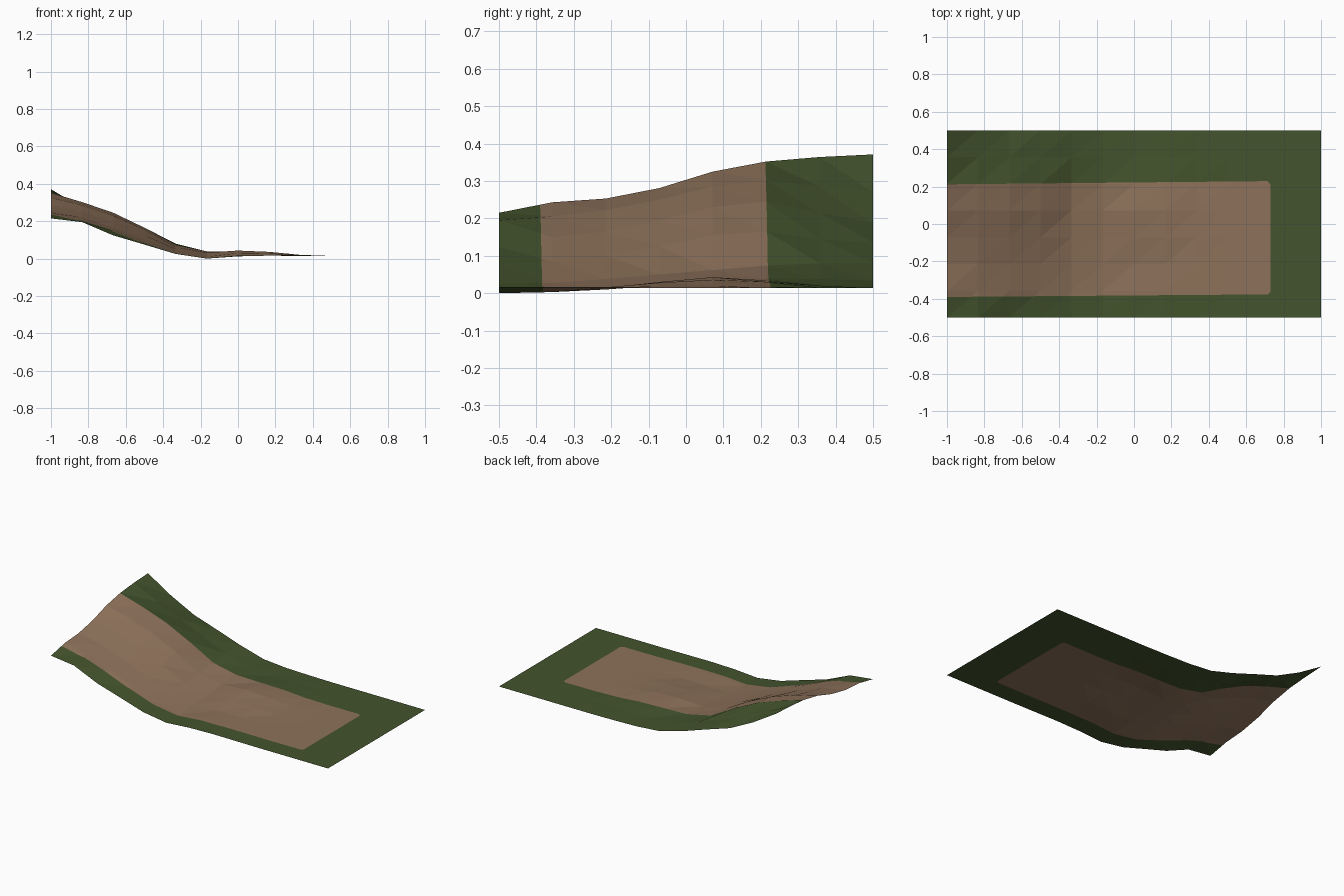
import bpy, bmesh
from mathutils import Vector

if "Cube" in bpy.data.objects:
    bpy.data.objects.remove(bpy.data.objects["Cube"])

# heights in thousandths: one row per column of x (from x=-1), front to back
H = [
    [215, 243, 253, 281, 325, 352, 364, 371],
    [195, 205, 222, 250, 285, 302, 285, 270],
    [124, 150, 165, 195, 230, 245, 215, 188],
    [75, 85, 100, 125, 155, 165, 145, 135],
    [25, 28, 38, 50, 62, 74, 80, 80],
    [0, 3, 10, 20, 32, 39, 38, 34],
    [12, 16, 14, 30, 43, 34, 22, 20],
    [16, 17, 16, 28, 36, 30, 20, 16],
    [15, 16, 16, 18, 20, 18, 15, 14],
]
FLAT = 14
NX, NY = 12, 7


def material(name, col):
    m = bpy.data.materials.new(name)
    m.diffuse_color = (*col, 1)
    m.use_nodes = True
    m.node_tree.nodes["Principled BSDF"].inputs["Base Color"].default_value = m.diffuse_color
    return m


# rolling ground sheet, triangulated
bm = bmesh.new()
grid = []
for i in range(NX + 1):
    row = H[i] if i < len(H) else [FLAT] * (NY + 1)
    grid.append([bm.verts.new((-1 + 2 * i / NX, -0.5 + j / NY, row[j] / 1000))
                 for j in range(NY + 1)])
for i in range(NX):
    for j in range(NY):
        a, b = grid[i][j], grid[i + 1][j]
        c, d = grid[i + 1][j + 1], grid[i][j + 1]
        bm.faces.new((a, b, c))
        bm.faces.new((a, c, d))

# cut the outline of the dirt patch: (point, outward direction)
borders = [
    (Vector((-1, 0.212, 0)), Vector((-0.010, 1, 0))),
    (Vector((-1, -0.39, 0)), Vector((0.008, -1, 0))),
    (Vector((0.73, 0, 0)), Vector((1, 0, 0))),
    (Vector((0.73, 0.212, 0)), Vector((1, 1, 0))),
    (Vector((0.73, -0.363, 0)), Vector((1, -1, 0))),
]
for co, no in borders:
    bmesh.ops.bisect_plane(bm, geom=bm.verts[:] + bm.edges[:] + bm.faces[:],
                           dist=1e-5, plane_co=co, plane_no=no)

# dirt inside the borders, grass outside
for f in bm.faces:
    c = f.calc_center_median()
    c.z = 0
    f.material_index = int(all((c - co).dot(no) < 0 for co, no in borders))
    f.smooth = False

mesh = bpy.data.meshes.new("ground")
bm.to_mesh(mesh)
bm.free()
mesh.materials.append(material("grass green", (0.057, 0.088, 0.026)))
mesh.materials.append(material("dirt brown", (0.27, 0.168, 0.103)))
ground = bpy.data.objects.new("ground", mesh)
bpy.context.collection.objects.link(ground)
